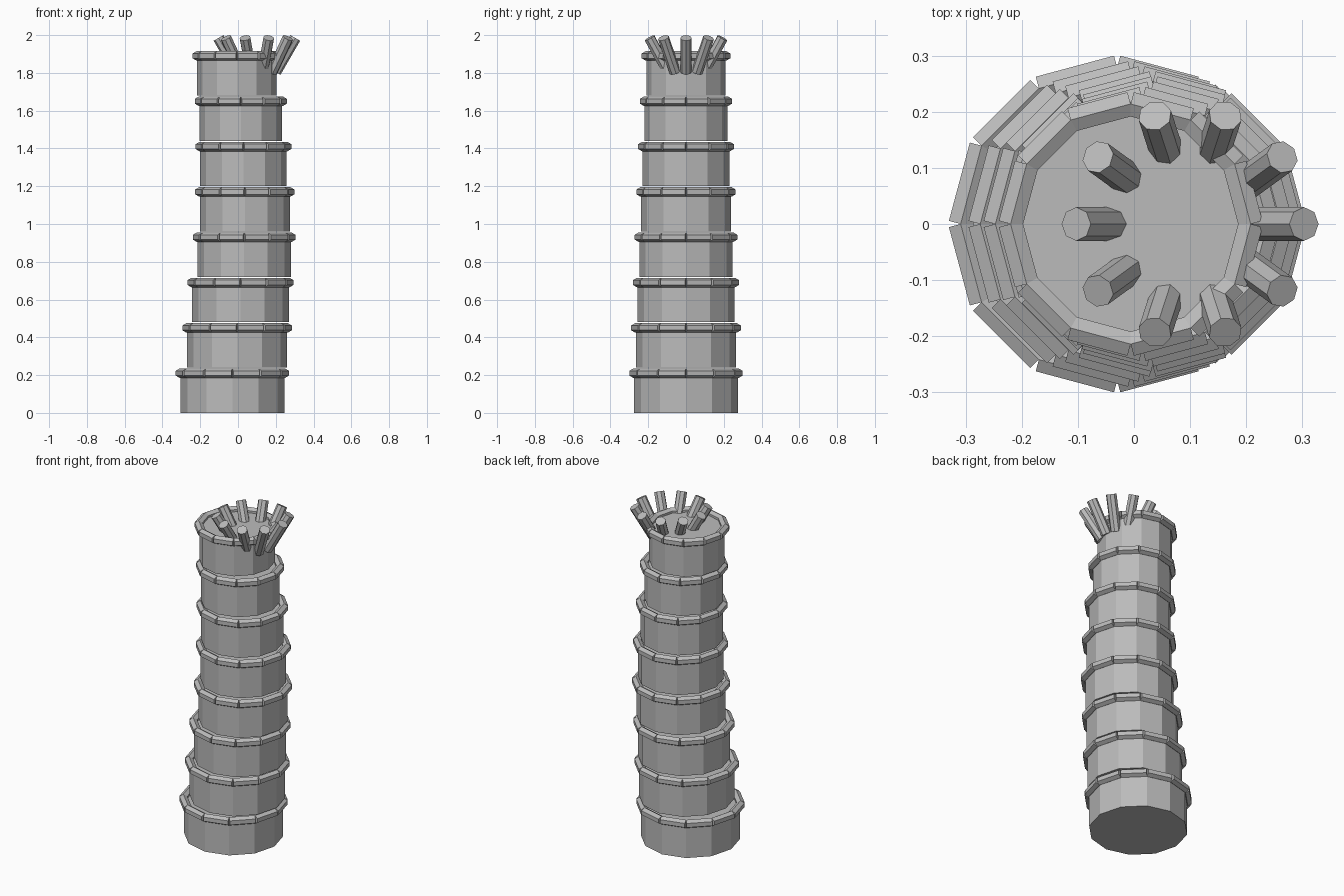
import bpy
from math import cos, sin, pi, radians
from mathutils import Vector

cube = bpy.data.objects.get("Cube")
if cube:
    bpy.data.objects.remove(cube, do_unlink=True)

grey = bpy.data.materials.new("bark grey")
grey.use_nodes = True
colour = (0.5, 0.5, 0.5, 1)
grey.diffuse_color = colour
grey.node_tree.nodes["Principled BSDF"].inputs["Base Color"].default_value = colour


def rod(name, start, end, radius, sides, spin=0.0):
    """Flat-sided cylinder between two points, spun about its own axis."""
    start, end = Vector(start), Vector(end)
    axis = end - start
    bpy.ops.mesh.primitive_cylinder_add(vertices=sides, radius=radius, depth=axis.length)
    obj = bpy.context.object
    obj.name = name
    obj.data.materials.append(grey)
    turn = axis.to_track_quat('Z', 'Y').to_matrix().to_4x4()
    obj.data.transform(turn @ turn.Rotation(spin, 4, 'Z'))
    obj.location = (start + end) / 2
    return obj


def join(name, parts):
    """Merge several parts into one named object."""
    bpy.ops.object.select_all(action='DESELECT')
    for part in parts:
        part.select_set(True)
    bpy.context.view_layer.objects.active = parts[0]
    bpy.ops.object.join()
    bpy.context.object.name = name


# Trunk: stacked twelve-sided segments, each ringed by straight rods
PITCH, RING_Z, SIDES, ROD = 0.24, 0.21, 12, 0.025
step = 2 * pi / SIDES
centres = [-0.03, -0.005, 0.013, 0.033, 0.036, 0.029, 0.015, -0.006]
radii = [0.275, 0.265, 0.256, 0.247, 0.238, 0.229, 0.219, 0.21]

for i, (cx, r) in enumerate(zip(centres, radii)):
    base = i * PITCH
    top = base + RING_Z
    rod(f"trunk_segment_{i + 1}", (cx, 0, base), (cx, 0, top), r, SIDES)
    ring_r = r + 0.004
    corners = [(cx + ring_r * cos(k * step), ring_r * sin(k * step), top)
               for k in range(SIDES)]
    bars = [rod("bar", corners[k - 1], corners[k], ROD, 6) for k in range(SIDES)]
    join(f"trunk_ring_{i + 1}", bars)

# Crown: ten leaf stubs leaning outward around an offset centre
CROWN_X, TIP_Z, TIP_R, LENGTH, LEAN = 0.1, 1.985, 0.203, 0.208, radians(30)
for k in range(10):
    a = k * 2 * pi / 10
    foot_r = TIP_R - LENGTH * sin(LEAN)
    foot_z = TIP_Z - LENGTH * cos(LEAN)
    rod(f"leaf_stub_{k + 1}",
        (CROWN_X + foot_r * cos(a), foot_r * sin(a), foot_z),
        (CROWN_X + TIP_R * cos(a), TIP_R * sin(a), TIP_Z), 0.03, 8)
